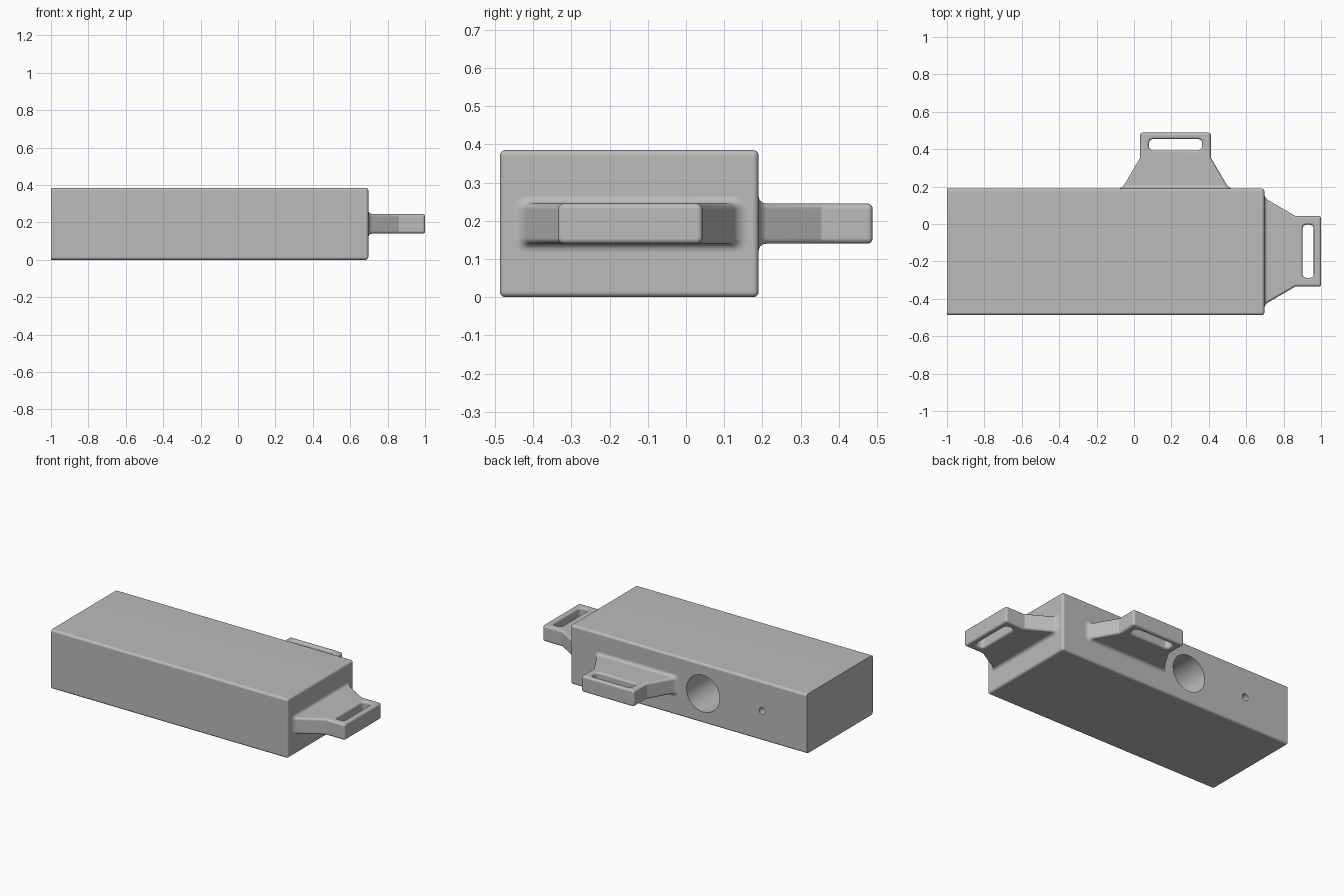
import bpy, bmesh
from math import sin, cos, pi, radians
from mathutils import Matrix, Vector

if "Cube" in bpy.data.objects:
    bpy.data.objects.remove(bpy.data.objects["Cube"], do_unlink=True)

grey = bpy.data.materials.new("plain_grey")
grey.use_nodes = True
COLOUR = (0.5, 0.5, 0.5, 1)
grey.diffuse_color = COLOUR
for node in grey.node_tree.nodes:
    if node.type == 'BSDF_PRINCIPLED':
        node.inputs["Base Color"].default_value = COLOUR

MID_Z = 0.1925
BODY_MIN = Vector((-1.0, -0.487, 0.0))
BODY_MAX = Vector((0.697, 0.19, 0.385))


def make_object(name, bm, matrix=Matrix()):
    bm.transform(matrix)
    bmesh.ops.recalc_face_normals(bm, faces=bm.faces)
    mesh = bpy.data.meshes.new(name)
    bm.to_mesh(mesh)
    bm.free()
    mesh.materials.append(grey)
    obj = bpy.data.objects.new(name, mesh)
    bpy.context.collection.objects.link(obj)
    return obj


def rounded_rect(hx, hy, r, steps=5):
    """Outline of a rectangle with rounded corners."""
    pts = []
    for quarter, (sx, sy) in enumerate([(1, 1), (-1, 1), (-1, -1), (1, -1)]):
        for i in range(steps + 1):
            a = (quarter + i / steps) * pi / 2
            pts.append((sx * (hx - r) + r * cos(a), sy * (hy - r) + r * sin(a)))
    return pts


def loft(stations, r):
    """Skin rounded rectangles along z; each station is (z, hx, hy, growth)."""
    bm = bmesh.new()
    rings = []
    for z, hx, hy, g in stations:
        outline = rounded_rect(hx + g, hy + g, r + g)
        rings.append([bm.verts.new((x, y, z)) for x, y in outline])
    n = len(rings[0])
    for low, high in zip(rings, rings[1:]):
        for i in range(n):
            j = (i + 1) % n
            bm.faces.new((low[i], low[j], high[j], high[i]))
    bm.faces.new(rings[0][::-1])
    bm.faces.new(rings[-1])
    return bm


def cut(target, cutter):
    cutter.hide_render = True
    mod = target.modifiers.new("cut", 'BOOLEAN')
    mod.operation = 'DIFFERENCE'
    mod.solver = 'EXACT'
    mod.object = cutter
    bpy.context.view_layer.objects.active = target
    bpy.ops.object.modifier_apply(modifier=mod.name)
    bpy.data.objects.remove(cutter, do_unlink=True)


def drill(target, start, direction, radius, depth):
    """Cut a blind round hole from a point on the surface."""
    d = Vector(direction)
    bm = bmesh.new()
    bmesh.ops.create_cone(bm, cap_ends=True, segments=40, radius1=radius,
                          radius2=radius, depth=depth + 0.05)
    centre = Vector(start) + d * (depth - 0.05) / 2
    turn = d.to_track_quat('Z', 'Y').to_matrix().to_4x4()
    cut(target, make_object("drill", bm, Matrix.Translation(centre) @ turn))


def strap_lug(name, place, length):
    """Tapered slotted lug, growing along +y from its root."""
    root, neck, thick = 0.285, 0.189, 0.0525
    neck_at, flare, edge = 0.165, 0.02, 0.013
    arcs = [i / 5 * pi / 2 for i in range(6)]

    def width(d):
        return root + (neck - root) * d / neck_at

    # Flared root, tapered shoulders, straight bar, rounded end
    stations = [(-0.01, root, thick, flare)]
    for a in arcs:
        d = flare * (1 - cos(a))
        stations.append((d, width(d), thick, flare * (1 - sin(a))))
    stations.append((neck_at, neck, thick, 0))
    for a in arcs:
        stations.append((length - edge * (1 - sin(a)), neck, thick,
                         -edge * (1 - cos(a))))
    lug = make_object(name, loft(stations, 0.015),
                      place @ Matrix.Rotation(-pi / 2, 4, 'X'))

    # Strap slot with softened rims
    half = [(thick + 0.02, edge)]
    half += [(thick - edge * (1 - cos(a)), edge * (1 - sin(a))) for a in arcs]
    profile = [(-z, g) for z, g in half] + [(z, g) for z, g in half[::-1]]
    slot = loft([(z, 0.142, 0.03, g) for z, g in profile], 0.022)
    cut(lug, make_object("slot", slot, place @ Matrix.Translation((0, 0.234, 0))))
    return lug


# Main block, its far end left square
bm = bmesh.new()
bmesh.ops.create_cube(bm, size=1)
size = BODY_MAX - BODY_MIN
bm.transform(Matrix.Translation((BODY_MIN + BODY_MAX) / 2) @ Matrix.Diagonal((*size, 1)))
soft = [e for e in bm.edges if max(v.co.x for v in e.verts) > 0]
bmesh.ops.bevel(bm, geom=soft, offset=0.015, segments=5, profile=0.5, affect='EDGES')
body = make_object("body_block", bm)

# Large bore, side pin holes and underside holes
drill(body, (-0.255, BODY_MAX.y, MID_Z), (0, -1, 0), 0.119, 0.31)
drill(body, (-0.68, BODY_MAX.y, MID_Z), (0, -1, 0), 0.022, 0.1)
drill(body, (-0.68, BODY_MIN.y, MID_Z), (0, 1, 0), 0.022, 0.1)
for y in (0.105, -0.025):
    drill(body, (-0.26, y, 0), (0, 0, 1), 0.029, 0.13)
for y in (0.02, -0.33):
    drill(body, (-0.69, y, 0), (0, 0, 1), 0.021, 0.1)

# Lugs on the back and on the left end
back_lug = strap_lug("back_lug", Matrix.Translation((0.222, BODY_MAX.y, MID_Z)), 0.298)
end_lug = strap_lug("end_lug", Matrix.Translation((BODY_MAX.x, -0.146, MID_Z))
                    @ Matrix.Rotation(-pi / 2, 4, 'Z'), 0.303)

# Smooth shading with crisp flats
bpy.ops.object.select_all(action='DESELECT')
for obj in (body, back_lug, end_lug):
    obj.select_set(True)
bpy.context.view_layer.objects.active = body
bpy.ops.object.shade_smooth_by_angle(angle=radians(25))
for obj in (body, back_lug, end_lug):
    obj.modifiers.new("even_normals", 'WEIGHTED_NORMAL').keep_sharp = True
